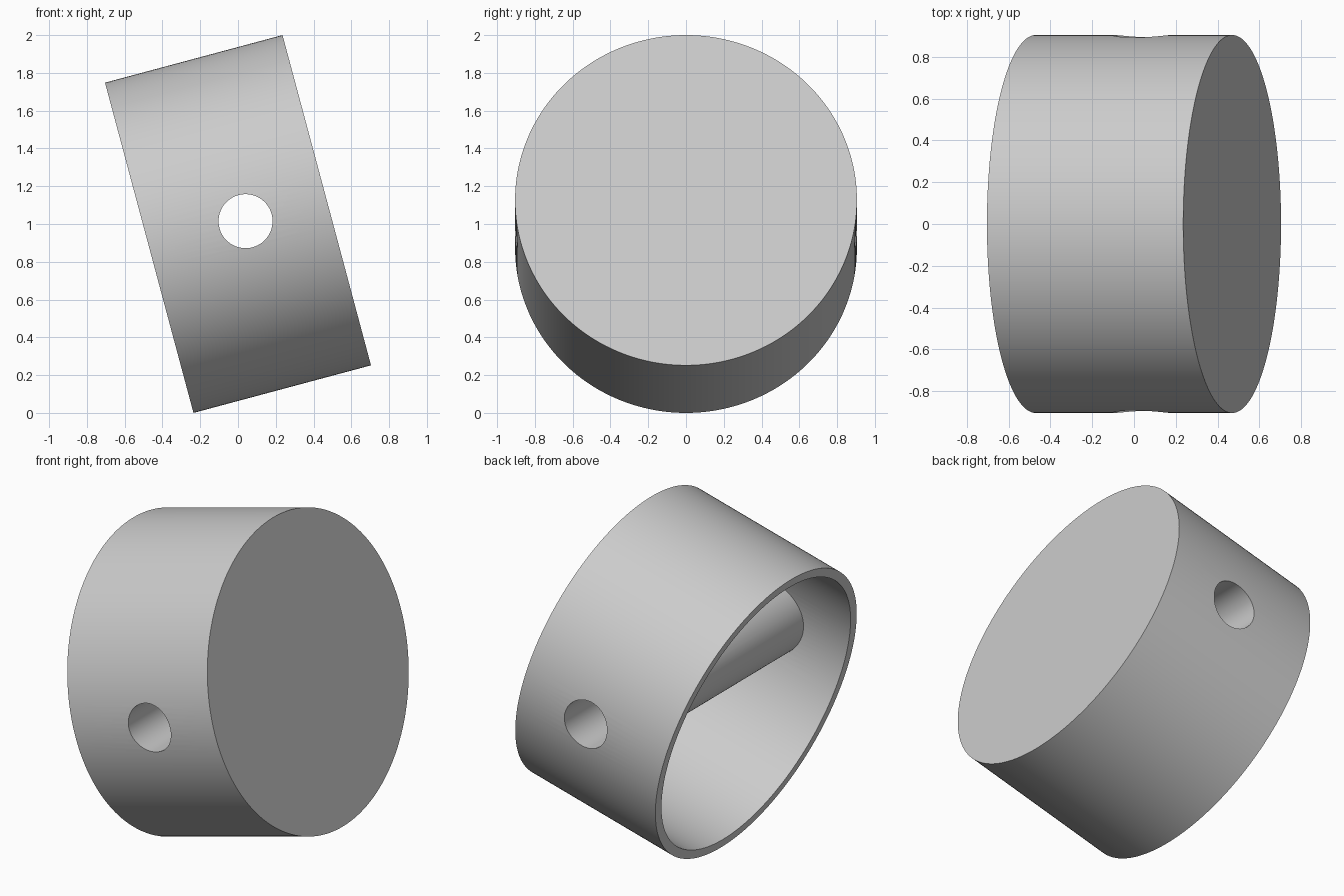
import bpy
from math import radians
from mathutils import Vector

if "Cube" in bpy.data.objects:
    bpy.data.objects.remove(bpy.data.objects["Cube"], do_unlink=True)

RADIUS, LENGTH, WALL = 0.905, 0.973, 0.055
TILT = radians(75)
CENTRE = Vector((0, 0, 1))
AXIS = Vector((0.966, 0, 0.259))
BORE_CENTRE = Vector((0.04, 0, 1.015))


def cylinder(name, radius, length, centre, rotation, sides):
    bpy.ops.mesh.primitive_cylinder_add(
        vertices=sides, radius=radius, depth=length, location=centre, rotation=rotation)
    obj = bpy.context.object
    obj.name = name
    return obj


def cut(target, cutter):
    """Subtract the cutter from the target, then discard the cutter."""
    cutter.hide_render = True
    mod = target.modifiers.new("cut", 'BOOLEAN')
    mod.operation, mod.solver, mod.object = 'DIFFERENCE', 'EXACT', cutter
    bpy.context.view_layer.objects.active = target
    bpy.ops.object.modifier_apply(modifier=mod.name)
    bpy.data.objects.remove(cutter, do_unlink=True)


# Closed drum, tilted so its solid cap faces right and slightly up
drum = cylinder("drum_with_cross_tube", RADIUS, LENGTH, CENTRE, (0, TILT, 0), 180)

# Cavity open at the lower left end, leaving material for the cross tube
cavity = cylinder("cavity_cutter", RADIUS - WALL, LENGTH, CENTRE - AXIS * WALL, (0, TILT, 0), 180)
cut(cavity, cylinder("tube_cutter", 0.235, 3, BORE_CENTRE, (radians(90), 0, 0), 96))
cut(drum, cavity)

# Bore running front to back through the cross tube
cut(drum, cylinder("bore_cutter", 0.143, 3, BORE_CENTRE, (radians(90), 0, 0), 96))

# Single grey colour
grey = bpy.data.materials.new("light_grey")
grey.use_nodes = True
colour = (0.6, 0.6, 0.6, 1)
grey.diffuse_color = colour
grey.node_tree.nodes["Principled BSDF"].inputs["Base Color"].default_value = colour
drum.data.materials.clear()
drum.data.materials.append(grey)

# Smooth walls with crisp rims
bpy.ops.object.select_all(action='DESELECT')
drum.select_set(True)
bpy.context.view_layer.objects.active = drum
bpy.ops.object.shade_smooth_by_angle(angle=radians(30))
